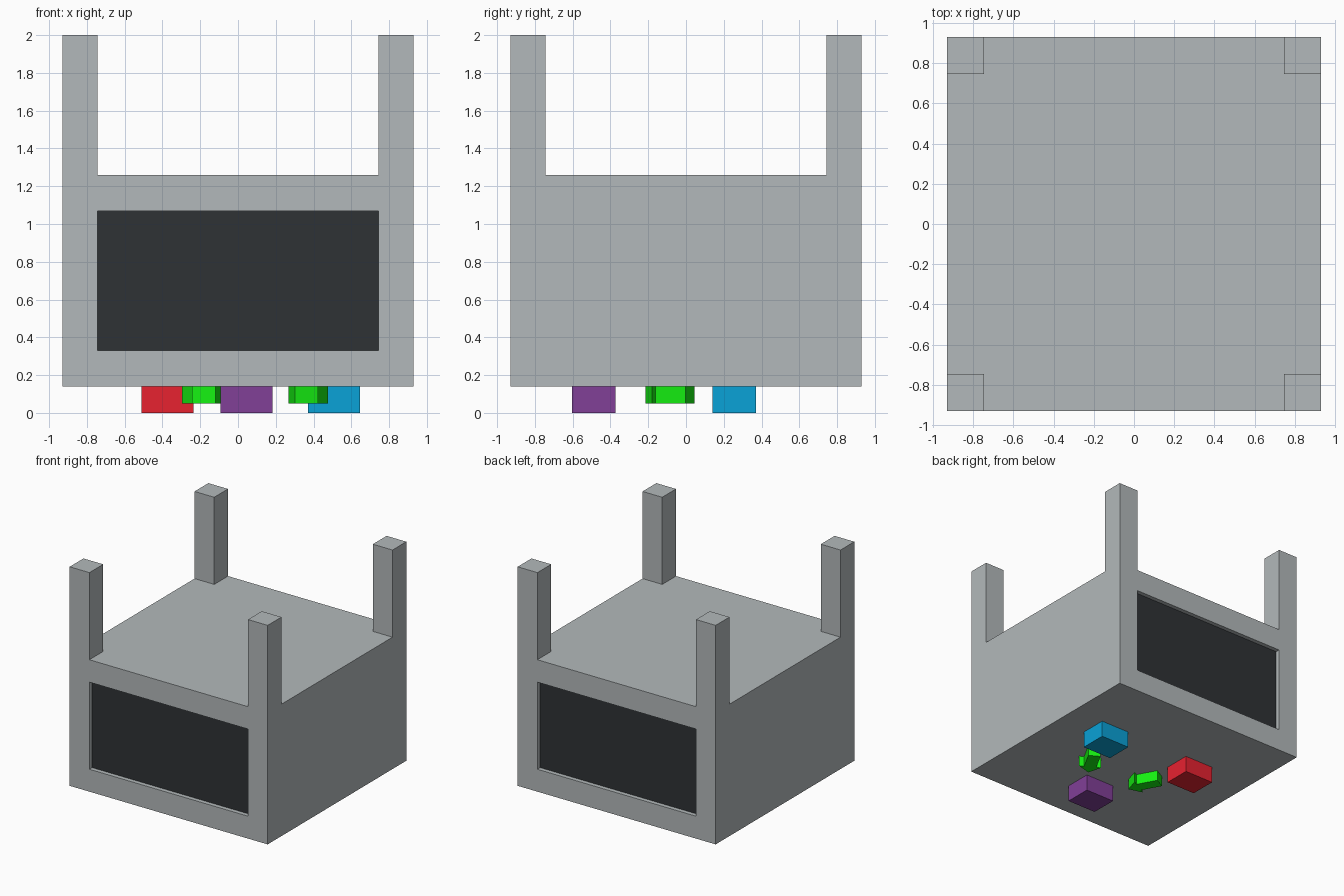
import bpy, bmesh
from mathutils import Vector

if "Cube" in bpy.data.objects:
    bpy.data.objects.remove(bpy.data.objects["Cube"])

HALF, INNER = 0.93, 0.745          # cabinet half width, inner edge of posts and recesses
Z_BASE, Z_DECK, Z_TOP = 0.14, 1.26, 2.0
Z_OPEN = (0.33, 1.07)              # recess height range


def material(name, rgb):
    m = bpy.data.materials.new(name)
    m.diffuse_color = (*rgb, 1.0)
    m.use_nodes = True
    m.node_tree.nodes["Principled BSDF"].inputs["Base Color"].default_value = m.diffuse_color
    return m


def finish(name, bm, mat=None):
    bmesh.ops.recalc_face_normals(bm, faces=bm.faces)
    mesh = bpy.data.meshes.new(name)
    bm.to_mesh(mesh)
    bm.free()
    ob = bpy.data.objects.new(name, mesh)
    bpy.context.collection.objects.link(ob)
    if mat:
        mesh.materials.append(mat)
    return ob


def box_bm(lo, hi):
    lo, hi = Vector(lo), Vector(hi)
    bm = bmesh.new()
    bmesh.ops.create_cube(bm, size=1)
    bmesh.ops.scale(bm, vec=hi - lo, verts=bm.verts)
    bmesh.ops.translate(bm, vec=(lo + hi) / 2, verts=bm.verts)
    return bm


def push(bm, faces, distance):
    # extrude flat faces along their normals and remove the faces they started from
    for f in faces:
        offset = f.normal * distance
        res = bmesh.ops.extrude_face_region(bm, geom=[f])
        verts = [g for g in res["geom"] if isinstance(g, bmesh.types.BMVert)]
        bmesh.ops.translate(bm, vec=offset, verts=verts)
        bmesh.ops.delete(bm, geom=[f], context="FACES_ONLY")


def cabinet(mat):
    bm = box_bm((-HALF, -HALF, Z_BASE), (HALF, HALF, Z_DECK))
    cuts = [((s * INNER, 0, 0), (1, 0, 0)) for s in (-1, 1)]
    cuts += [((0, s * INNER, 0), (0, 1, 0)) for s in (-1, 1)]
    cuts += [((0, 0, z), (0, 0, 1)) for z in Z_OPEN]
    for co, no in cuts:
        bmesh.ops.bisect_plane(bm, geom=bm.verts[:] + bm.edges[:] + bm.faces[:],
                               plane_co=co, plane_no=no)
    bm.normal_update()
    corners, openings = [], []
    for f in bm.faces:
        c, n = f.calc_center_median(), f.normal
        if n.z > 0.9 and abs(c.x) > INNER and abs(c.y) > INNER:
            corners.append(f)
        elif abs(n.y) > 0.9 and abs(c.x) < INNER and Z_OPEN[0] < c.z < Z_OPEN[1]:
            openings.append(f)
    # corner posts rise from the deck, openings sink into front and back
    push(bm, corners, Z_TOP - Z_DECK)
    push(bm, openings, -0.05)
    finish("cabinet_with_posts", bm, mat)


def arrow(name, tip, side, mat):
    # flat block arrow pointing along d; side mirrors it in x
    d = Vector((side * 0.487, -0.874))
    p = Vector((-d.y, d.x))
    profile = [(0, 0), (0.09, 0.09), (0.09, 0.05), (0.27, 0.05),
               (0.27, -0.05), (0.09, -0.05), (0.09, -0.09)]
    bm = bmesh.new()
    pts = [Vector(tip) - d * a + p * w for a, w in profile]
    face = bm.faces.new([bm.verts.new((q.x, q.y, 0.05)) for q in pts])
    res = bmesh.ops.extrude_face_region(bm, geom=[face])
    verts = [g for g in res["geom"] if isinstance(g, bmesh.types.BMVert)]
    bmesh.ops.translate(bm, vec=(0, 0, Z_BASE - 0.05), verts=verts)
    finish(name, bm, mat)


cabinet(material("cool_grey", (0.45, 0.485, 0.495)))

# dark panels at the bottom of the recesses
dark = material("dark_panel", (0.028, 0.032, 0.036))
for name, s in (("front_panel", -1), ("back_panel", 1)):
    ys = sorted((s * 0.88, s * 0.893))
    finish(name, box_bm((-INNER, ys[0], Z_OPEN[0]), (INNER, ys[1], Z_OPEN[1])), dark)

# coloured blocks under the base
blocks = {"red_block": (-0.373, 0.255, (0.8, 0.016, 0.03)),
          "purple_block": (0.045, -0.488, (0.22, 0.05, 0.31)),
          "blue_block": (0.508, 0.255, (0.003, 0.36, 0.68))}
for name, (x, y, rgb) in blocks.items():
    finish(name, box_bm((x - 0.137, y - 0.115, 0), (x + 0.137, y + 0.115, Z_BASE)),
           material(name, rgb))

# green arrows between the blocks
green = material("green", (0.008, 0.88, 0.006))
arrow("left_arrow", (-0.12, -0.215), 1, green)
arrow("right_arrow", (0.302, -0.215), -1, green)
